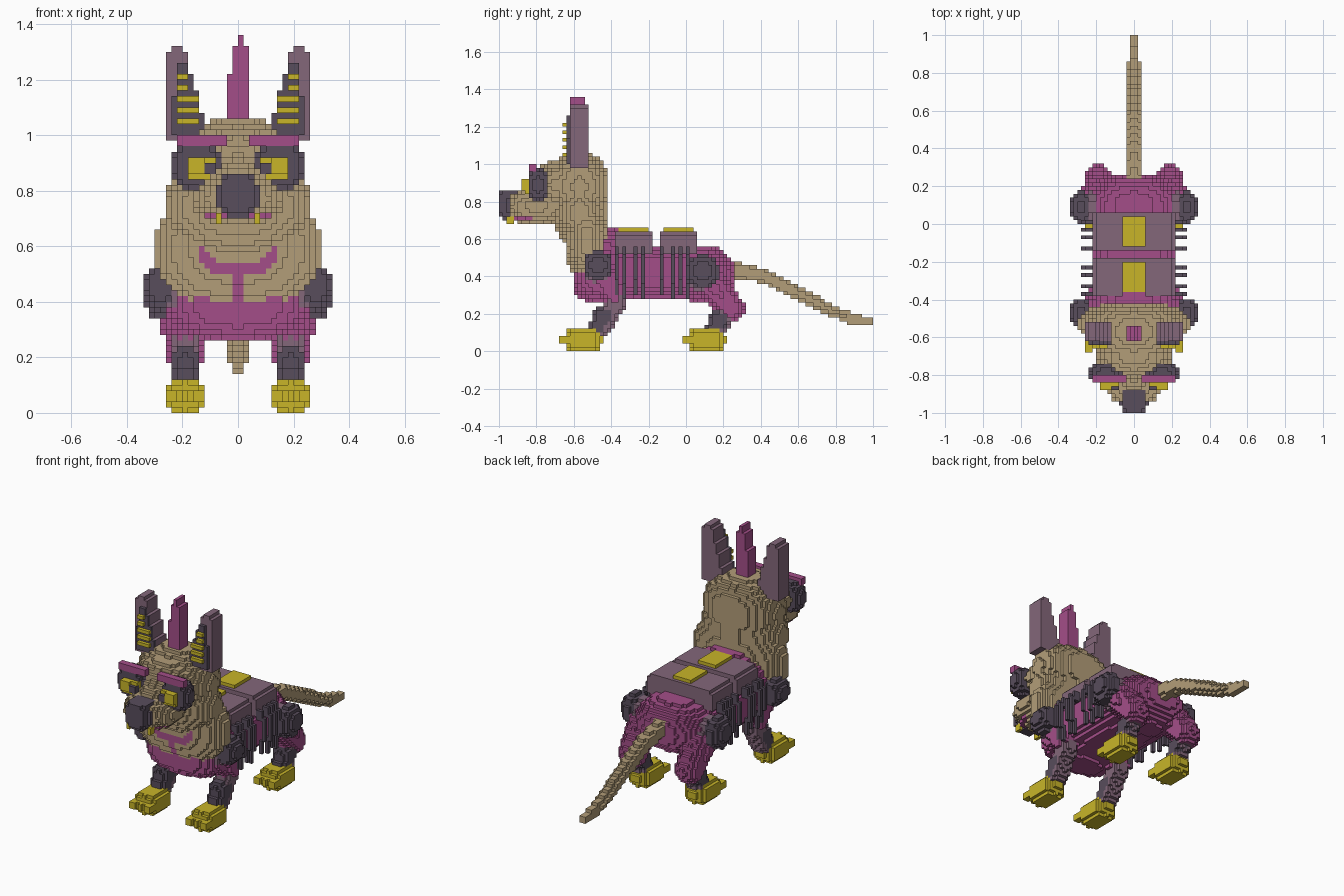
import bpy
import math

V = 0.02  # edge length of one block

if "Cube" in bpy.data.objects:
    bpy.data.objects.remove(bpy.data.objects["Cube"])

COLOURS = {
    "tan": (0.45, 0.34, 0.19),
    "magenta": (0.37, 0.076, 0.25),
    "mauve": (0.23, 0.136, 0.195),
    "charcoal": (0.098, 0.074, 0.107),
    "gold": (0.58, 0.46, 0.022),
}
MATS = {}
for label, rgb in COLOURS.items():
    m = bpy.data.materials.new(label)
    m.use_nodes = True
    m.diffuse_color = (*rgb, 1)
    bsdf = m.node_tree.nodes["Principled BSDF"]
    bsdf.inputs["Base Color"].default_value = (*rgb, 1)
    bsdf.inputs["Roughness"].default_value = 0.8
    MATS[label] = m
SLOTS = list(MATS)

cells = {}  # block index -> (part name, colour)


def fill(part, colour, lo, hi, test=None):
    """Claim every block centred inside the bounds that passes the test."""
    spans = [range(math.floor(a / V + 0.5), math.ceil(b / V - 0.5)) for a, b in zip(lo, hi)]
    for i in spans[0]:
        for j in spans[1]:
            for k in spans[2]:
                p = ((i + 0.5) * V, (j + 0.5) * V, (k + 0.5) * V)
                if k >= 0 and (test is None or test(*p)):
                    cells[i, j, k] = (part, colour)


def box(part, colour, x, y, z):
    fill(part, colour, (x[0], y[0], z[0]), (x[1], y[1], z[1]))


def blob(part, colour, c, r, power=2):
    def inside(*p):
        return sum(abs((a - b) / s) ** power for a, b, s in zip(p, c, r)) <= 1
    fill(part, colour, [a - s - V for a, s in zip(c, r)], [a + s + V for a, s in zip(c, r)], inside)


def limb(part, colour, a, b, ra, rb):
    """Tapered round rod from a to b."""
    d = [q - p for p, q in zip(a, b)]
    length = sum(q * q for q in d)

    def inside(*p):
        t = sum((u - v) * w for u, v, w in zip(p, a, d)) / length
        t = min(1, max(0, t))
        return math.dist(p, [u + w * t for u, w in zip(a, d)]) <= ra + (rb - ra) * t
    r = max(ra, rb) + V
    fill(part, colour, [min(p, q) - r for p, q in zip(a, b)],
         [max(p, q) + r for p, q in zip(a, b)], inside)


def repaint(part, colour, rule):
    """Recolour the blocks of a part by a position rule."""
    for key, (owner, _) in list(cells.items()):
        if owner == part and rule(*[(n + 0.5) * V for n in key]):
            cells[key] = (part, colour)


def span(side, a, b):
    return (a, b) if side > 0 else (-b, -a)


# Torso
limb("torso", "magenta", (0, -0.42, 0.43), (0, 0.08, 0.42), 0.15, 0.14)
blob("torso", "magenta", (0, -0.17, 0.42), (0.23, 0.42, 0.14), 3)
blob("torso", "magenta", (0, -0.42, 0.49), (0.24, 0.13, 0.18))
blob("rump", "magenta", (0, 0.1, 0.41), (0.24, 0.17, 0.155))
blob("breast", "magenta", (0, -0.46, 0.39), (0.25, 0.15, 0.13), 2.5)

# Tail
path = [(0.24, 0.44, 0.045), (0.42, 0.40, 0.04), (0.6, 0.31, 0.037),
        (0.77, 0.22, 0.034), (0.88, 0.175, 0.03), (0.98, 0.16, 0.022)]
for (y0, z0, r0), (y1, z1, r1) in zip(path, path[1:]):
    limb("tail", "tan", (0, y0, z0), (0, y1, z1), r0, r1)

# Legs, feet, joints and ribs, left and right
for side, word in ((1, "left"), (-1, "right")):
    x = 0.19 * side
    limb(word + "_upper_front_leg", "magenta", (x, -0.44, 0.4), (x, -0.38, 0.29), 0.08, 0.065)
    limb(word + "_front_leg", "mauve", (x, -0.37, 0.27), (x, -0.46, 0.12), 0.055, 0.055)
    limb(word + "_front_shin", "charcoal", (x, -0.44, 0.19), (x, -0.48, 0.11), 0.055, 0.05)
    limb(word + "_thigh", "magenta", (x, 0.1, 0.4), (x, 0.24, 0.23), 0.09, 0.075)
    limb(word + "_hind_leg", "mauve", (x, 0.22, 0.2), (x, 0.16, 0.12), 0.055, 0.05)
    limb(word + "_hind_shin", "charcoal", (x, 0.18, 0.17), (x, 0.14, 0.09), 0.055, 0.05)
    for place, y in (("front", -0.55), ("hind", 0.11)):
        foot = f"{word}_{place}_foot"
        blob(foot, "gold", (x, y, 0.06), (0.075, 0.105, 0.066), 2.6)
        for a, b in ((0.12, 0.16), (0.18, 0.2), (0.22, 0.26)):
            box(foot, "gold", span(side, a, b), (y - 0.13, y), (0.04, 0.08))

    # Round shoulder and hip joints
    for place, y, z, r in (("shoulder", -0.47, 0.46, 0.08), ("hip", 0.09, 0.425, 0.09)):
        blob(f"{word}_{place}_socket", "mauve", (0.22 * side, y, z - 0.02), (0.055, r, r))
        blob(f"{word}_{place}_joint", "charcoal", (0.28 * side, y, z), (0.06, r, r))

    # Rib bars bowing out from the flank
    for n, j in enumerate((-0.38, -0.34, -0.28, -0.24, -0.14, -0.08, -0.04, 0.0)):
        ribs = word + "_ribs"
        drop = 0.02 * (n % 2)
        box(ribs, "charcoal", span(side, 0.22, 0.26), (j, j + V), (0.5, 0.56))
        box(ribs, "charcoal", span(side, 0.26, 0.28), (j, j + V), (0.38 - drop, 0.52))
        box(ribs, "charcoal", span(side, 0.24, 0.26), (j, j + V), (0.3 - drop, 0.38))

# Back packs with gold caps
for place, y0 in (("front", -0.38), ("rear", -0.14)):
    pack = place + "_back_pack"
    box(pack, "mauve", (-0.22, 0.22), (y0, y0 + 0.2), (0.52, 0.62))
    box(pack, "mauve", (-0.2, 0.2), (y0, y0 + 0.2), (0.62, 0.64))
    box(place + "_pack_cap", "gold", (-0.06, 0.06), (y0 + 0.02, y0 + 0.18), (0.64, 0.66))

# Chest ruff, neck and head
blob("chest_ruff", "tan", (0, -0.53, 0.59), (0.3, 0.115, 0.22), 2.3)
blob("neck", "tan", (0, -0.57, 0.74), (0.27, 0.145, 0.19))
blob("head", "tan", (0, -0.57, 0.88), (0.235, 0.155, 0.18), 2.4)
blob("head", "tan", (0, -0.7, 0.89), (0.2, 0.11, 0.13))
blob("muzzle", "tan", (0, -0.8, 0.775), (0.16, 0.18, 0.105))
limb("muzzle", "tan", (0, -0.7, 0.86), (0, -0.88, 0.79), 0.13, 0.07)


def bib(x, y, z):
    x = abs(x)
    band = x < 0.1 and 0.5 < z < 0.54
    horns = 0.08 < x < 0.14 and 0.52 < z < 0.6 and abs(z - 0.5 - (x - 0.06)) < 0.035
    column = x < 0.02 and z < 0.52
    hem = z < 0.4 or (0.1 < x < 0.16 and z < 0.43)
    return y < -0.52 and (band or horns or column or hem)


repaint("chest_ruff", "magenta", bib)
repaint("muzzle", "magenta", lambda x, y, z: 0.7 < z < 0.72 and y < -0.82)

# Nose
blob("nose", "charcoal", (0, -0.935, 0.785), (0.072, 0.067, 0.082), 3.5)
box("nose", "charcoal", (-0.04, 0.04), (-0.96, -0.9), (0.7, 0.74))

for side, word in ((1, "left"), (-1, "right")):
    # Eyes, brows and teeth
    blob(word + "_eye_patch", "charcoal", (0.15 * side, -0.79, 0.89), (0.085, 0.05, 0.085), 3)
    box(word + "_eye", "gold", span(side, 0.08, 0.18), (-0.86, -0.82), (0.84, 0.92))
    box(word + "_eye", "gold", span(side, 0.12, 0.18), (-0.88, -0.86), (0.86, 0.92))
    box(word + "_pupil", "charcoal", span(side, 0.08, 0.12), (-0.88, -0.84), (0.86, 0.9))
    box(word + "_brow", "magenta", span(side, 0.04, 0.22), (-0.84, -0.8), (0.96, 1.0))
    box(word + "_tooth", "gold", span(side, 0.06, 0.08), (-0.96, -0.92), (0.68, 0.72))

    # Stepped ears with dark lining and gold bars
    for k in range(17):
        z = 0.98 + k * V
        inner = 0.1 + round(k * 0.3) * V
        outer = 0.24 if k == 16 else 0.26
        box(word + "_ear", "mauve", span(side, min(inner, 0.2), outer), (-0.62, -0.52), (z, z + V))
        if 1 <= k <= 13:
            box(word + "_ear_lining", "charcoal", span(side, min(inner, 0.18), 0.24 if k < 8 else 0.22),
                (-0.64, -0.62), (z, z + V))
    for n in range(5):
        z = 1.04 + n * 0.04
        box(word + "_ear_bars", "gold", span(side, 0.14 if n < 3 else 0.18, 0.22),
            (-0.66, -0.64), (z, z + V))

# Crest between the ears
for x, top in ((-0.04, 1.22), (-0.02, 1.32), (0, 1.36), (0.02, 1.32)):
    box("crest", "magenta", (x, x + V), (-0.62, -0.54), (1.0, top))

# Skin each part with only its outward block faces
parts = {}
for key, (part, colour) in cells.items():
    parts.setdefault(part, []).append((key, SLOTS.index(colour)))

for part, blocks in parts.items():
    index, faces, slots = {}, [], []
    for key, slot in blocks:
        for axis in range(3):
            for step in (0, 1):
                other = list(key)
                other[axis] += 2 * step - 1
                if tuple(other) in cells:
                    continue
                ring = []
                for u, v in ((0, 0), (1, 0), (1, 1), (0, 1)):
                    c = list(key)
                    c[axis] += step
                    c[(axis + 1) % 3] += u
                    c[(axis + 2) % 3] += v
                    ring.append(index.setdefault(tuple(c), len(index)))
                faces.append(ring if step else ring[::-1])
                slots.append(slot)
    if not faces:
        continue
    mesh = bpy.data.meshes.new(part)
    mesh.from_pydata([[n * V for n in c] for c in index], [], faces)
    used = sorted(set(slots))
    for s in used:
        mesh.materials.append(MATS[SLOTS[s]])
    for poly, s in zip(mesh.polygons, slots):
        poly.material_index = used.index(s)
    bpy.context.collection.objects.link(bpy.data.objects.new(part, mesh))
